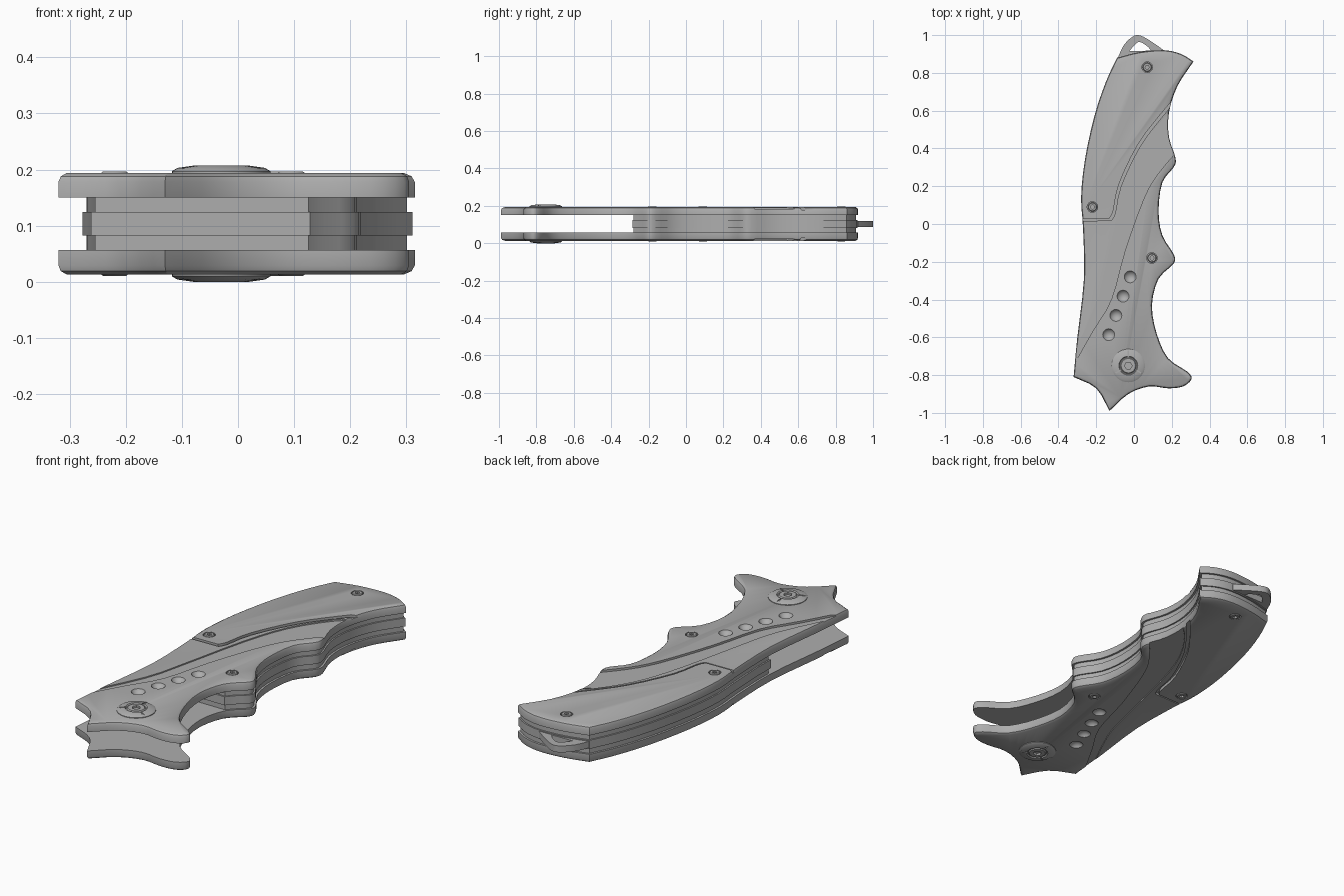
import bpy, bmesh, math
from mathutils import Vector, Matrix

cube = bpy.data.objects.get("Cube")
if cube:
    bpy.data.objects.remove(cube)

MID, INNER, TOP = 0.1035, 0.15, 0.194   # half height, plate inner and outer faces

grey = bpy.data.materials.new("plain grey")
grey.use_nodes = True
colour = (0.42, 0.42, 0.42, 1)
grey.diffuse_color = colour
grey.node_tree.nodes["Principled BSDF"].inputs["Base Color"].default_value = colour


def smooth(points, steps=3):
    """Smooth path through points given in hundredths, without the last point."""
    p = [Vector(q) / 100 for q in points]
    p = [p[0] * 2 - p[1]] + p + [p[-1] * 2 - p[-2]]
    path = []
    for a, b, c, d in zip(p, p[1:], p[2:], p[3:]):
        for i in range(steps):
            t = i / steps
            path.append(b + (c - a) * t / 2 + (a - b * 2.5 + c * 2 - d / 2) * t * t
                        + (b * 1.5 - a / 2 - c * 1.5 + d / 2) * t ** 3)
    return path


def inset(loop, amount):
    """Move a counter-clockwise loop inwards."""
    result = []
    for i, p in enumerate(loop):
        u = (p - loop[i - 1]).normalized()
        v = (loop[(i + 1) % len(loop)] - p).normalized()
        n = Vector((-u.y - v.y, u.x + v.x)).normalized()
        lean = max(n.dot(Vector((-u.y, u.x))), 0.55)
        result.append(p + n * amount / lean)
    return result


def ccw(loop):
    area = sum(a.cross(b) for a, b in zip(loop, loop[1:] + loop[:1]))
    return loop if area > 0 else loop[::-1]


def add_object(name, bm):
    bmesh.ops.recalc_face_normals(bm, faces=bm.faces)
    mesh = bpy.data.meshes.new(name)
    bm.to_mesh(mesh)
    bm.free()
    mesh.materials.append(grey)
    obj = bpy.data.objects.new(name, mesh)
    bpy.context.collection.objects.link(obj)
    return obj


def stack(name, rings):
    """Solid skinned over stacked loops of (points, height)."""
    bm = bmesh.new()
    rows = [[bm.verts.new((p.x, p.y, z)) for p in loop] for loop, z in rings]
    for low, high in zip(rows, rows[1:]):
        for i in range(len(low)):
            bm.faces.new((low[i - 1], low[i], high[i], high[i - 1]))
    bm.faces.new(rows[0][::-1])
    bm.faces.new(rows[-1])
    return add_object(name, bm)


def prism(name, loop, low, high):
    return stack(name, [(loop, low), (loop, high)])


def circle(centre, radius, sides=32):
    return [Vector(centre) + Vector((math.cos(a), math.sin(a))) * radius
            for a in (2 * math.pi * i / sides for i in range(sides))]


def turned(name, centre, profile, sides=32):
    return stack(name, [(circle(centre, r, sides), z) for r, z in profile])


def cut(target, cutter):
    cutter.hide_render = True
    mod = target.modifiers.new("cut", "BOOLEAN")
    mod.operation, mod.solver, mod.object = "DIFFERENCE", "EXACT", cutter
    bpy.ops.object.select_all(action="DESELECT")
    bpy.context.view_layer.objects.active = target
    target.select_set(True)
    bpy.ops.object.modifier_apply(modifier=mod.name)
    bpy.data.objects.remove(cutter)


def finish(obj):
    bpy.ops.object.select_all(action="DESELECT")
    bpy.context.view_layer.objects.active = obj
    obj.select_set(True)
    bpy.ops.object.shade_smooth_by_angle(angle=math.radians(35))


def finish_pair(obj):
    """Smooth a part and mirror it to the underside."""
    finish(obj)
    mesh = obj.data.copy()
    mesh.transform(Matrix.Translation((0, 0, 2 * MID)) @ Matrix.Diagonal((1, 1, -1, 1)))
    mesh.flip_normals()
    twin = bpy.data.objects.new("lower_" + obj.name, mesh)
    bpy.context.collection.objects.link(twin)
    obj.name = "upper_" + obj.name


# Handle outline: butt, finger grooves, guard, nose, spine
butt = [(-9, 88), (3, 91), (16, 92), (25, 90), (31.5, 86)]
grip = [(31.5, 86), (23, 73), (18.5, 59), (18.5, 46), (22, 35), (21, 30), (15, 22),
        (13, 7), (15, -6), (21, -16), (21, -21), (13, -29), (9.5, -43), (12, -58),
        (18, -71), (28, -78), (30.5, -82), (26, -86), (18, -87), (8, -86),
        (-3, -90), (-13, -99)]
nose = [(-13, -99), (-20, -87), (-32, -81)]
spine = [(-32, -81), (-30, -60), (-26.5, -29), (-27, -2), (-28, 14), (-26, 34),
         (-21, 57), (-15, 75), (-9, 88)]
outline = ccw(smooth(butt) + smooth(grip) + smooth(nose) + smooth(spine))

# Side plate with a rounded outer rim
plate = stack("side_plate", [(outline, INNER), (outline, TOP - 0.016),
                             (inset(outline, 0.004), TOP - 0.006),
                             (inset(outline, 0.014), TOP)])

# Raised panel border, and the two sunken diagonal bands beside it
border = [Vector((-0.34, 0.025))] + smooth([(-13, 3), (-11, 7), (-8, 21), (2, 42),
                                          (14, 58), (26, 72)])
upper_line = smooth([(-35, -74), (-20, -43), (-14, -21), (-6, 13), (2, 36), (14, 54), (26, 64)])
lower_line = smooth([(-35, -80), (-22, -57), (-12, -40), (-5, -15), (5, 13), (13, 27), (26, 42)])
shift = Vector((0.011, -0.011))
bands = [("spine_band", border, upper_line, 0.004),
         ("diagonal_band", upper_line, lower_line, 0.010),
         ("panel_groove", border, [p + shift for p in border], 0.015)]
for name, first, second, depth in bands:
    cut(plate, prism(name, ccw(first + second[::-1]), TOP - depth, TOP + 0.05))

# Row of dimples
for i in range(4):
    bm = bmesh.new()
    place = Matrix.Translation((-0.02 - 0.038 * i, -0.28 - 0.102 * i, TOP + 0.017))
    bmesh.ops.create_uvsphere(bm, u_segments=24, v_segments=16, radius=0.036, matrix=place)
    cut(plate, add_object("dimple", bm))

# Screws set in pockets
for name, spot in [("butt_screw", (0.07, 0.83)), ("spine_screw", (-0.22, 0.09)),
                   ("grip_screw", (0.095, -0.18))]:
    cut(plate, turned("pocket", spot, [(0.028, TOP - 0.012), (0.028, TOP + 0.05)]))
    screw = turned(name, spot, [(0.024, TOP - 0.02), (0.024, TOP), (0.02, TOP + 0.003),
                                (0.015, TOP + 0.003)])
    cut(screw, turned("socket", spot, [(0.011, TOP - 0.008), (0.011, TOP + 0.05)], 6))
    finish_pair(screw)
finish_pair(plate)

# Domed pivot with ring groove, spokes and hex socket
hub = (-0.03, -0.75)
crown = 2 * MID
pivot = turned("pivot", hub, [(0.088, TOP - 0.02), (0.088, TOP + 0.003), (0.078, TOP + 0.009),
                              (0.05, crown), (0.046, crown - 0.005), (0.042, crown - 0.005),
                              (0.038, crown), (0.03, crown)])
cut(pivot, turned("socket", hub, [(0.02, crown - 0.01), (0.02, crown + 0.05)], 6))
for i in range(3):
    bm = bmesh.new()
    place = (Matrix.Translation((*hub, crown)) @ Matrix.Rotation(math.radians(90 + 120 * i), 4, "Z")
             @ Matrix.Translation((0.061, 0, 0)) @ Matrix.Diagonal((0.036, 0.007, 0.012, 1)))
    bmesh.ops.create_cube(bm, size=1, matrix=place)
    cut(pivot, add_object("spoke", bm))
finish_pair(pivot)

# Liners and core filling the rear of the handle
rear = [p for p in outline if p.y > -0.3]
liner = prism("liner", inset(rear, 0.01), MID + 0.021, INNER)
finish_pair(liner)
finish(prism("core_spacer", inset(rear, 0.003), MID - 0.021, MID + 0.021))

# Lanyard loop
loop = ccw(smooth([(-9, 87), (-5.5, 94.5), (-1, 99), (2.5, 100), (7, 98), (13, 94), (17, 91)])
           + [Vector((0.17, 0.85)), Vector((-0.08, 0.83))])
lanyard = prism("lanyard_loop", loop, MID - 0.016, MID + 0.016)
hole = ccw(smooth([(-2.5, 91.5), (0.5, 95), (2.5, 96.3), (5, 95.5), (9, 92.5)])
           + [Vector((0.09, 0.918))])
cut(lanyard, prism("hole", hole, 0, 2 * MID))
finish(lanyard)
